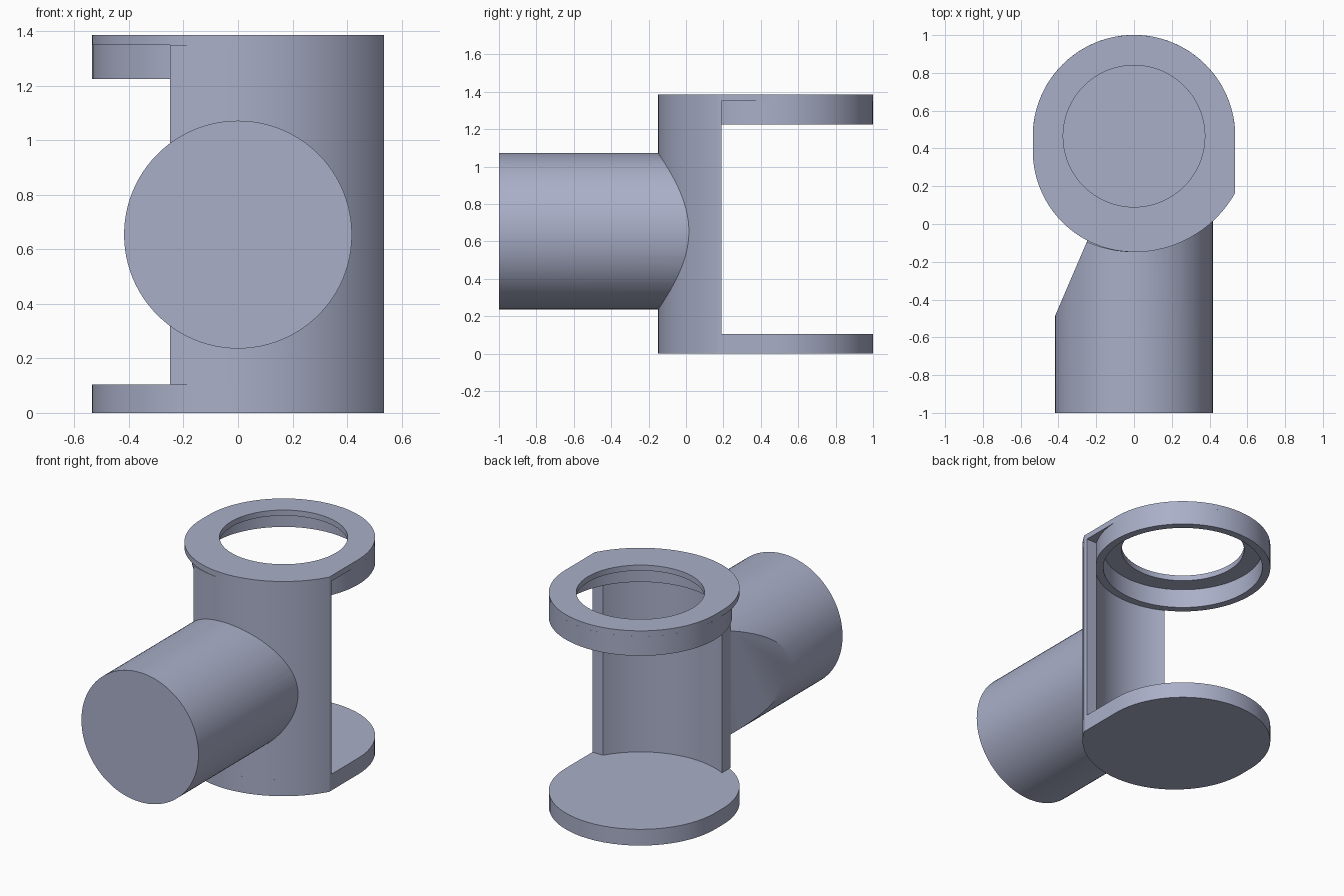
import bpy, bmesh, math
from mathutils import Matrix

old = bpy.data.objects.get("Cube")
if old:
    bpy.data.objects.remove(old, do_unlink=True)

CY = 0.465          # axis of the round holder
HALF = 0.536        # holder radius
OUTER = 0.614       # outer radius of the curved wall
BASE_TOP, RING_LOW, CAP_LOW, TOP = 0.105, 1.225, 1.35, 1.386
WALL_LEFT, WALL_BACK = -0.25, 0.19

paint = bpy.data.materials.new("blue grey")
colour = (0.40, 0.43, 0.58, 1)
paint.use_nodes = True
paint.diffuse_color = colour
paint.node_tree.nodes["Principled BSDF"].inputs["Base Color"].default_value = colour


def arc(radius, start, end, cy=CY, steps=32):
    """Points along an arc centred on x = 0, angles in radians."""
    return [(radius * math.cos(a), cy + radius * math.sin(a))
            for a in (start + (end - start) * i / steps for i in range(steps + 1))]


def prism(name, outline, low, high):
    """Extrude a flat outline between two heights."""
    bm = bmesh.new()
    face = bm.faces.new([bm.verts.new((x, y, low)) for x, y in outline])
    top = bmesh.ops.extrude_face_region(bm, geom=[face])["geom"]
    bmesh.ops.translate(bm, vec=(0, 0, high - low),
                        verts=[v for v in top if isinstance(v, bmesh.types.BMVert)])
    bmesh.ops.recalc_face_normals(bm, faces=bm.faces)
    mesh = bpy.data.meshes.new(name)
    bm.to_mesh(mesh)
    bm.free()
    obj = bpy.data.objects.new(name, mesh)
    bpy.context.collection.objects.link(obj)
    mesh.materials.append(paint)
    return obj


def disc(name, radius, low, high, cy=CY):
    return prism(name, arc(radius, 0, 2 * math.pi, cy, 96)[:-1], low, high)


def combine(obj, tool, operation):
    """Apply a boolean and discard the tool."""
    mod = obj.modifiers.new("cut", "BOOLEAN")
    mod.operation, mod.object, mod.solver = operation, tool, "EXACT"
    bpy.context.view_layer.objects.active = obj
    bpy.ops.object.modifier_apply(modifier=mod.name)
    bpy.data.objects.remove(tool, do_unlink=True)


# Shared footprint: round back, rounded left front, squared right front
right_angle = -math.acos(HALF / OUTER)
footprint = (arc(HALF, 0, math.pi)
             + arc(HALF, math.pi, 1.5 * math.pi, 0.388)[:-1]
             + arc(OUTER, -math.pi / 2, right_angle))
base = prism("base_plate", footprint, 0, BASE_TOP)

# Top plate with round opening, and the wider ring hanging below it
cap = prism("top_plate", footprint, CAP_LOW, TOP)
combine(cap, disc("opening", 0.375, 1, 2), "DIFFERENCE")
ring = disc("hanging_ring", HALF, RING_LOW, CAP_LOW)
combine(ring, disc("bore", 0.487, 1, 2), "DIFFERENCE")

# Curved front wall joining base and top
inner_end = -math.asin((CY - WALL_BACK) / HALF)
wall_outline = (arc(OUTER, -math.acos(WALL_LEFT / OUTER), right_angle)
                + [(HALF, WALL_BACK)]
                + arc(HALF, inner_end, -math.acos(WALL_LEFT / HALF)))
wall = prism("curved_wall", wall_outline, BASE_TOP, CAP_LOW)

# Horizontal pipe, trimmed to the wall and by a slanted cut on one side
pipe = disc("pipe", 0.418, -1, 0.4, 0)
pipe.data.transform(Matrix.Translation((0, 0, 0.654)) @ Matrix.Rotation(math.pi / 2, 4, "X")
                    @ Matrix.Diagonal((1, 1, -1, 1)))
pipe.data.flip_normals()
keep = ([(-0.46, -1.2), (0.6, -1.2), (0.6, CY)]
        + arc(0.575, 0, -math.acos(-0.24 / 0.575))
        + [(WALL_LEFT, -0.095), (-0.417, -0.485), (-0.46, -0.585)])
combine(pipe, prism("trim", keep, -0.5, 2), "INTERSECT")

# Smooth rounded sides, keep sharp edges
bpy.ops.object.select_all(action="DESELECT")
for part in (base, cap, ring, wall, pipe):
    part.select_set(True)
bpy.context.view_layer.objects.active = base
bpy.ops.object.shade_smooth_by_angle(angle=math.radians(30))
